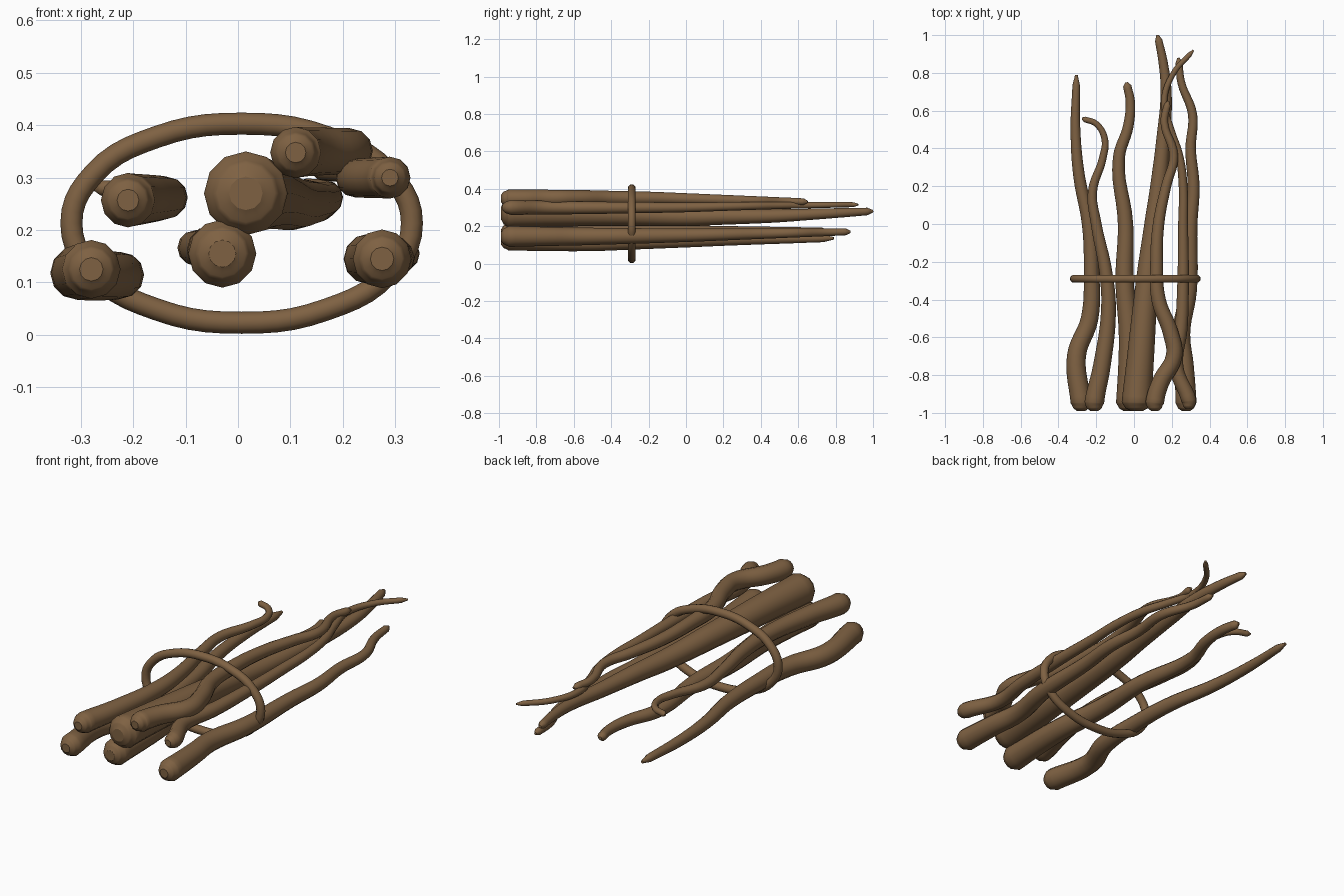
import bpy
import math

if "Cube" in bpy.data.objects:
    bpy.data.objects.remove(bpy.data.objects["Cube"])

bark = bpy.data.materials.new("brown_bark")
bark.use_nodes = True
bark.diffuse_color = (0.21, 0.12, 0.055, 1)
bark.node_tree.nodes["Principled BSDF"].inputs["Base Color"].default_value = bark.diffuse_color


def tube(name, points, radii, cyclic=False, steps=6):
    """Smooth round tube through the points, turned into a mesh."""
    curve = bpy.data.curves.new(name, "CURVE")
    curve.dimensions = "3D"
    curve.bevel_depth = 1
    curve.bevel_resolution = 4
    curve.resolution_u = steps
    curve.use_fill_caps = not cyclic
    spline = curve.splines.new("BEZIER")
    spline.bezier_points.add(len(points) - 1)
    spline.use_cyclic_u = cyclic
    for knot, co, r in zip(spline.bezier_points, points, radii):
        knot.co = co
        knot.radius = r
        knot.handle_left_type = knot.handle_right_type = "AUTO"
    obj = bpy.data.objects.new(name, curve)
    bpy.context.collection.objects.link(obj)
    bpy.ops.object.select_all(action="DESELECT")
    obj.select_set(True)
    bpy.context.view_layer.objects.active = obj
    bpy.ops.object.convert(target="MESH")
    obj = bpy.context.view_layer.objects.active
    obj.data.materials.clear()
    obj.data.materials.append(bark)
    bpy.ops.object.shade_smooth_by_angle(angle=math.radians(50))


def stick(name, thick, thin, heights, path):
    """Tapered stick: path holds (x, y); heights run evenly from front to back."""
    (x0, y0), (x1, y1) = path[0], path[-1]
    px, py = path[-2]

    def height(y):
        t = (y - y0) / (y1 - y0) * (len(heights) - 1)
        i = min(int(t), len(heights) - 2)
        return heights[i] + (heights[i + 1] - heights[i]) * (t - i)

    points, radii = [], []
    # rounded thick end
    for k, s in ((0, 0.4), (0.015, 0.75), (0.045, 1)):
        points.append((x0, y0 + k, heights[0]))
        radii.append(thick * s)
    for x, y in path[1:-1]:
        points.append((x, y, height(y)))
        radii.append(thick + (thin - thick) * (y - y0) / (y1 - y0))
    # blunt thin tip
    for t, s in ((0.8, 1), (1, 0.35)):
        y = py + (y1 - py) * t
        points.append((px + (x1 - px) * t, y, height(y)))
        radii.append(thin * s)
    tube(name, points, radii)


# Low outer sticks
stick("right_low_stick", 0.056, 0.02, (0.125, 0.112, 0.12, 0.13, 0.135),
      [(-0.28, -0.99), (-0.305, -0.7), (-0.235, -0.5), (-0.225, -0.25), (-0.24, 0),
       (-0.29, 0.25), (-0.31, 0.5), (-0.305, 0.79)])
stick("left_low_stick", 0.056, 0.018, (0.145, 0.145, 0.15, 0.16, 0.17),
      [(0.275, -0.99), (0.265, -0.75), (0.25, -0.58), (0.29, -0.35), (0.3, 0),
       (0.315, 0.2), (0.3, 0.4), (0.31, 0.58), (0.25, 0.75), (0.235, 0.88)])
# Middle sticks
stick("right_middle_stick", 0.052, 0.015, (0.257, 0.262, 0.265, 0.28),
      [(-0.21, -0.99), (-0.17, -0.75), (-0.135, -0.45), (-0.15, -0.25), (-0.2, 0),
       (-0.22, 0.17), (-0.165, 0.35), (-0.155, 0.45), (-0.2, 0.53), (-0.275, 0.56)])
stick("centre_low_stick", 0.065, 0.022, (0.155, 0.16, 0.165, 0.17),
      [(-0.03, -0.99), (-0.025, -0.6), (-0.05, -0.3), (-0.045, 0), (-0.08, 0.35),
       (-0.03, 0.52), (-0.02, 0.65), (-0.04, 0.75)])
stick("large_centre_stick", 0.08, 0.02, (0.27, 0.268, 0.25, 0.255, 0.28),
      [(0.015, -0.99), (0.035, -0.7), (0.07, -0.3), (0.105, 0), (0.13, 0.2),
       (0.155, 0.45), (0.17, 0.7), (0.155, 0.85), (0.125, 1)])
# Upper crooked sticks
stick("upper_stick", 0.049, 0.018, (0.348, 0.352, 0.35, 0.34, 0.33),
      [(0.11, -0.99), (0.14, -0.84), (0.212, -0.7), (0.195, -0.58), (0.13, -0.4),
       (0.12, -0.2), (0.13, 0), (0.17, 0.2), (0.21, 0.36), (0.16, 0.54), (0.18, 0.65)])
stick("thin_upper_stick", 0.04, 0.013, (0.3, 0.298, 0.3, 0.31, 0.315),
      [(0.29, -0.98), (0.225, -0.76), (0.25, -0.55), (0.26, -0.3), (0.26, 0),
       (0.26, 0.2), (0.24, 0.36), (0.195, 0.5), (0.16, 0.65), (0.21, 0.8), (0.315, 0.92)])

# Oval binding ring
angles = [math.tau * i / 12 for i in range(12)]
tube("binding_ring",
     [(0.007 + 0.325 * math.cos(a), -0.29, 0.213 + 0.19 * math.sin(a)) for a in angles],
     [0.021] * 12, cyclic=True, steps=5)
